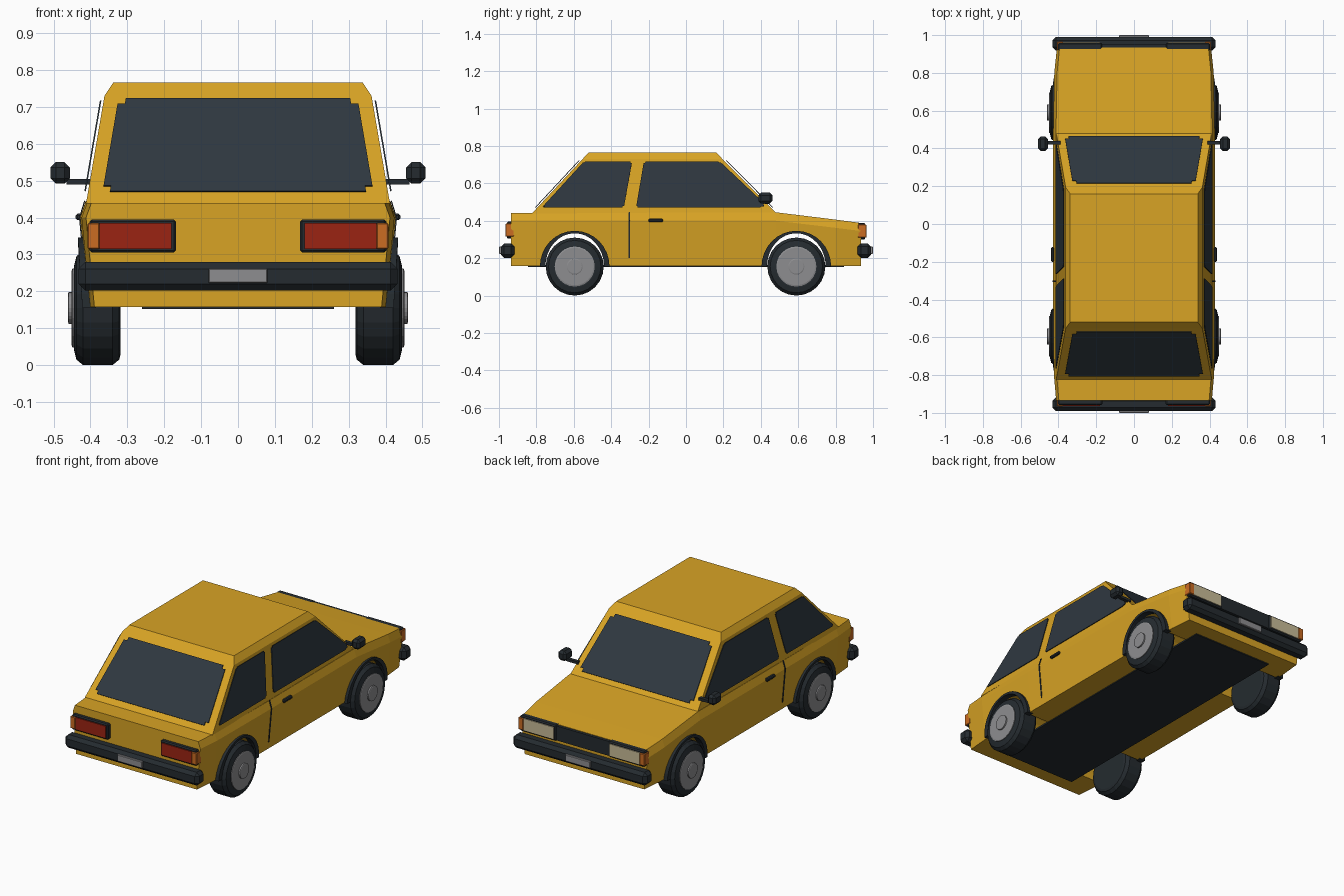
import bpy, bmesh, math
from mathutils import Vector

if "Cube" in bpy.data.objects:
    bpy.data.objects.remove(bpy.data.objects["Cube"], do_unlink=True)


def material(name, r, g, b):
    m = bpy.data.materials.new(name)
    m.use_nodes = True
    m.diffuse_color = (r, g, b, 1)
    m.node_tree.nodes["Principled BSDF"].inputs["Base Color"].default_value = (r, g, b, 1)
    return m


PAINT = material("yellow_paint", .69, .37, .018)
GLASS = material("dark_glass", .028, .039, .051)
BLACK = material("black_trim", .018, .024, .029)
RED = material("red_lens", .33, .017, .006)
AMBER = material("amber_lens", .60, .15, .016)
CREAM = material("cream_lens", .58, .50, .31)
GREY = material("grey_metal", .27, .27, .28)


def finish(name, bm, mat):
    bmesh.ops.recalc_face_normals(bm, faces=bm.faces)
    me = bpy.data.meshes.new(name)
    bm.to_mesh(me)
    bm.free()
    ob = bpy.data.objects.new(name, me)
    me.materials.append(mat)
    bpy.context.scene.collection.objects.link(ob)
    return ob


def loft(name, rings, mat, closed_loop=False):
    """Skin a row of equal point rings; cap the ends unless the row closes."""
    bm = bmesh.new()
    rows = [[bm.verts.new(p) for p in ring] for ring in rings]
    pairs = list(zip(rows, rows[1:]))
    if closed_loop:
        pairs.append((rows[-1], rows[0]))
    else:
        bm.faces.new(rows[0])
        bm.faces.new(rows[-1])
    n = len(rows[0])
    for a, b in pairs:
        for i in range(n):
            j = (i + 1) % n
            bm.faces.new((a[i], a[j], b[j], b[i]))
    return finish(name, bm, mat)


def box(name, x, y, z, mat, bevel=0):
    """Box from (min, max) pairs, with optional chamfered edges."""
    bm = bmesh.new()
    bmesh.ops.create_cube(bm, size=1)
    for v in bm.verts:
        v.co = [sum(r) / 2 + c * (r[1] - r[0]) for r, c in zip((x, y, z), v.co)]
    if bevel:
        bmesh.ops.bevel(bm, geom=bm.edges[:], offset=bevel, segments=1, affect='EDGES')
    return finish(name, bm, mat)


def pane(name, points, mat, out, gap=.006, thick=.004, corner=.015):
    """Thin plate with rounded corners, floated off the surface towards out."""
    bm = bmesh.new()
    face = bm.faces.new([bm.verts.new(p) for p in points])
    bmesh.ops.bevel(bm, geom=bm.verts[:], offset=corner, segments=2, affect='VERTICES')
    bm.normal_update()
    face = bm.faces[:][0]
    n = face.normal.copy()
    if n.dot(Vector(out)) < 0:
        n.negate()
    bmesh.ops.translate(bm, verts=bm.verts[:], vec=n * gap)
    ext = bmesh.ops.extrude_face_region(bm, geom=[face], use_keep_orig=True)
    moved = [v for v in ext["geom"] if isinstance(v, bmesh.types.BMVert)]
    bmesh.ops.translate(bm, verts=moved, vec=n * thick)
    return finish(name, bm, mat)


def lathe(name, side, y, z, profile, mat, sides=24):
    """Solid of (x, radius) rings turned about an axle along x."""
    angles = [math.tau * i / sides for i in range(sides)]
    return loft(name, [[(side * x, y + r * math.cos(a), z + r * math.sin(a)) for a in angles]
                       for x, r in profile], mat)


SIDES = (("left", 1), ("right", -1))
AXLES = (("nose", .59), ("tail", -.595))
WHEEL_Z = .155

# Lower body: stations of (y, half width, crease height, top height)
stations = [(-.935, .412, .40, .44), (-.80, .424, .40, .44), (-.40, .428, .40, .442),
            (.48, .428, .40, .445), (.80, .422, .362, .406), (.935, .408, .345, .388)]
body_rings = []
for y, w, crease, top in stations:
    half = [(w * .945, .158), (w, crease), (w * .965, top)]
    body_rings.append([(x, y, z) for x, z in half] + [(-x, y, z) for x, z in reversed(half)])
body = loft("lower_body", body_rings, PAINT)

# Wheel openings cut right through the body, with arch trims
for axle, y in AXLES:
    circle = [math.tau * i / 32 for i in range(32)]
    cutter = loft(axle + "_arch_cutter",
                  [[(x, y + .165 * math.cos(a), WHEEL_Z + .182 * math.sin(a)) for a in circle]
                   for x in (-.6, .6)], PAINT)
    cutter.hide_render = True
    cutter.hide_viewport = True
    cut = body.modifiers.new(axle + "_arch", 'BOOLEAN')
    cut.operation = 'DIFFERENCE'
    cut.solver = 'EXACT'
    cut.object = cutter
    for label, s in SIDES:
        rings = []
        for i in range(17):
            a = math.pi * i / 16
            c, d = math.cos(a), math.sin(a)
            inner, outer = (.157 * c, .178 * d), (.186 * c, .191 * d)
            lean = .012 * d
            rings.append([(s * (x + lean), y + p[0], WHEEL_Z + p[1])
                          for x, p in ((.385, inner), (.422, inner), (.422, outer), (.385, outer))])
        loft(f"{axle}_{label}_arch_trim", rings, BLACK)

# Cabin: rings of (height, rear y, front y, half width)
loft("cabin", [[(-w, r, z), (w, r, z), (w, f, z), (-w, f, z)]
               for z, r, f, w in ((.438, -.825, .485, .412), (.73, -.553, .195, .362),
                                  (.766, -.52, .16, .338))], PAINT)

# Windscreen and rear window, laid on the sloping ends of the cabin
for name, low, high, out in (("windscreen", (.459, .465), (.209, .717), 1),
                             ("rear_window", (-.80, .465), (-.565, .717), -1)):
    pane(name, [(-.367, *low), (.367, *low), (.324, *high), (-.324, *high)],
         GLASS, (0, out, .8), corner=.02)

# Side windows, door seams and handles
rear_glass = [(-.77, .47), (-.545, .716), (-.288, .716), (-.332, .47)]
door_glass = [(-.267, .47), (-.225, .716), (.18, .716), (.425, .485), (.405, .47)]
for label, s in SIDES:
    for name, outline in (("rear_side_window", rear_glass), ("door_window", door_glass)):
        pane(f"{label}_{name}", [(s * (.412 - (z - .438) * .171), y, z) for y, z in outline],
             GLASS, (s, 0, .1), corner=.008)
    seam = [(.4095, .20), (.428, .40), (.414, .445)]
    for i, (a, b) in enumerate(zip(seam, seam[1:])):
        pane(f"{label}_door_seam_{i}",
             [(s * x, y, z) for x, y, z in ((a[0], -.307, a[1]), (a[0], -.299, a[1]),
                                            (b[0], -.299, b[1]), (b[0], -.307, b[1]))],
             BLACK, (s, 0, 0), gap=0, thick=.003, corner=.001)
    box(label + "_door_handle", sorted((s * .42, s * .44)), (-.20, -.123), (.393, .411),
        BLACK, .005)
    # Door mirror
    box(label + "_mirror_stalk", sorted((s * .39, s * .465)), (.42, .44), (.49, .505), BLACK)
    box(label + "_mirror", sorted((s * .456, s * .508)), (.387, .463), (.492, .55), BLACK, .014)

# Wheels
for axle, y in AXLES:
    for label, s in SIDES:
        name = f"{axle}_{label}"
        lathe(name + "_tyre", s, y, WHEEL_Z,
              [(.318, .125), (.322, .14), (.340, .155), (.420, .155), (.438, .140), (.445, .112)],
              BLACK)
        lathe(name + "_wheel_disc", s, y, WHEEL_Z, [(.43, .107), (.449, .107), (.451, .10)], GREY)
        lathe(name + "_hub_cap", s, y, WHEEL_Z, [(.44, .043), (.459, .043), (.461, .038)], GREY)

# Floor plate
box("floor_plate", (-.26, .26), (-.845, .845), (.152, .162), BLACK)


def end_box(name, end, x, y, z, mat, bevel=0):
    return box(name, x, sorted((end * y[0], end * y[1])), z, mat, bevel)


# Bumpers, plates and lamps at both ends
for label, e, lens, z0 in (("nose", 1, CREAM, .299), ("tail", -1, RED, .305)):
    end_box(label + "_bumper", e, (-.432, .432), (.918, .99), (.202, .279), BLACK, .018)
    end_box(label + "_number_plate", e, (-.08, .08), (.98, 1.0), (.222, .262), GREY, .003)
    for side, s in SIDES:
        def lamp(part, a, b, depth, inset, mat, bevel=0):
            end_box(f"{label}_{side}_{part}", e, sorted((s * a, s * b)), (.92, depth),
                    (z0 + inset, z0 + .09 - inset), mat, bevel)
        lamp("lamp_frame", .168, .402, .958, 0, BLACK, .006)
        lamp("lamp_lens", .18, .375, .963, .010, lens)
        lamp("turn_signal", .375, .408, .965, .010, AMBER, .003)
end_box("grille", 1, (-.17, .17), (.92, .952), (.302, .386), BLACK)
